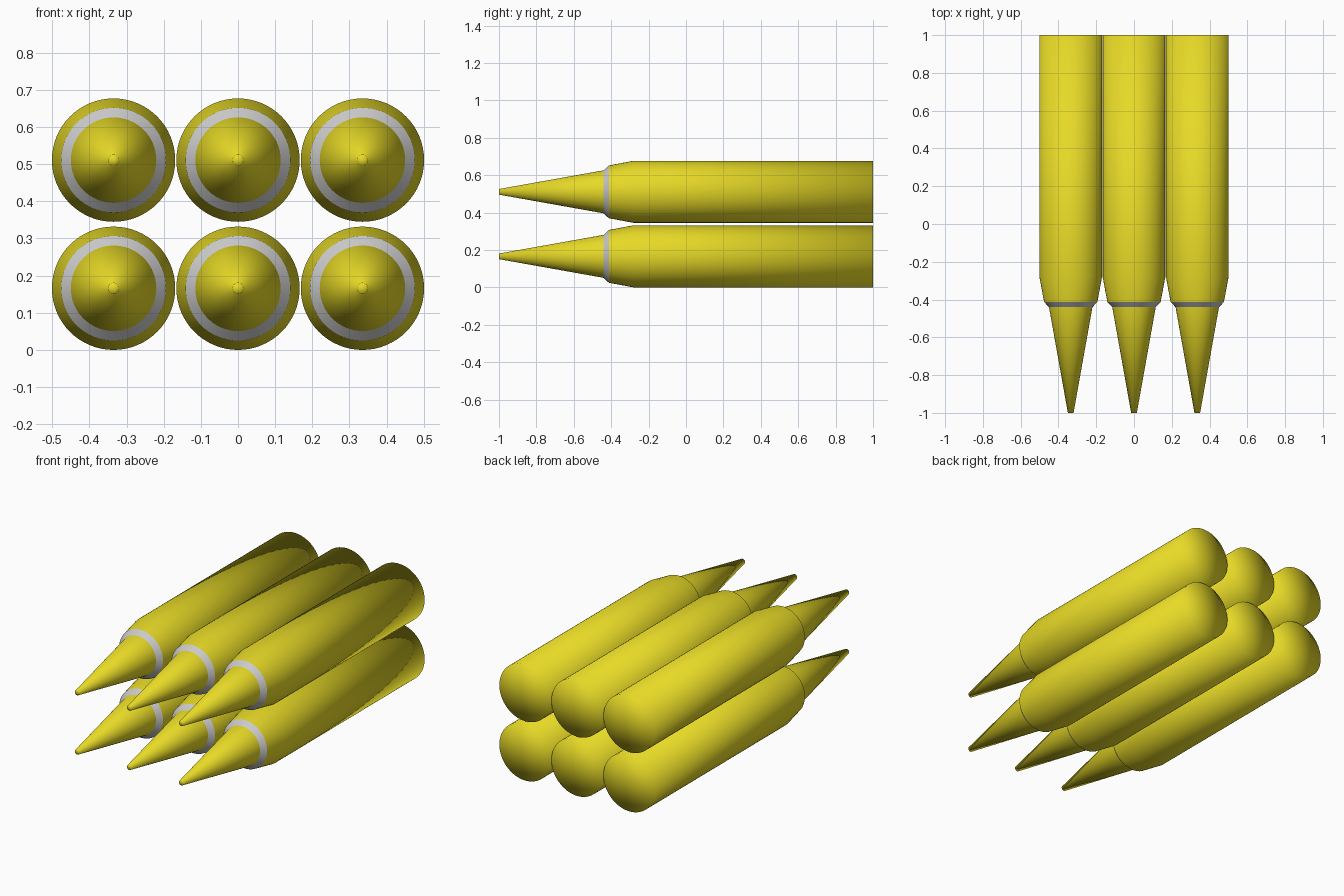
import bpy, bmesh, math

if "Cube" in bpy.data.objects:
    bpy.data.objects.remove(bpy.data.objects["Cube"])

SEGMENTS = 64

yellow = bpy.data.materials.new("yellow")
yellow.diffuse_color = (0.8, 0.7, 0.02, 1)
yellow.use_nodes = True
yellow.node_tree.nodes["Principled BSDF"].inputs["Base Color"].default_value = yellow.diffuse_color


def lathe(name, profile, material=None):
    """Spin (y, radius) points, listed front to back, around the y axis."""
    bm = bmesh.new()
    rings = []
    for y, r in profile:
        count = SEGMENTS if r > 0 else 1
        angles = [2 * math.pi * i / SEGMENTS for i in range(count)]
        rings.append([bm.verts.new((r * math.cos(a), y, r * math.sin(a))) for a in angles])
    for front, back in zip(rings, rings[1:]):
        for i in range(SEGMENTS):
            k = (i + 1) % SEGMENTS
            corners = [front[i % len(front)], back[i % len(back)],
                       back[k % len(back)], front[k % len(front)]]
            bm.faces.new(list(dict.fromkeys(corners)))
    for face in bm.faces:
        face.smooth = True
    mesh = bpy.data.meshes.new(name)
    bm.to_mesh(mesh)
    bm.free()
    if material:
        mesh.materials.append(material)
    return mesh


# Shared meshes: pointed tip, grey collar, barrel with softly shaded flat back
parts = {
    "tip": lathe("tip", [(-1, 0), (-1, 0.015), (-0.44, 0.115)], yellow),
    "collar": lathe("collar", [(-0.44, 0.115), (-0.413, 0.141)]),
    "barrel": lathe("barrel", [(-0.413, 0.141), (-0.28, 0.166), (1, 0.166), (1, 0)], yellow),
}

# Two layers of three pencils
for row, z in enumerate(("lower", "upper")):
    for side, x in (("left", -0.335), ("middle", 0), ("right", 0.335)):
        for part, mesh in parts.items():
            obj = bpy.data.objects.new(f"{z}_{side}_{part}", mesh)
            obj.location = (x, 0, 0.166 + 0.345 * row)
            bpy.context.collection.objects.link(obj)
